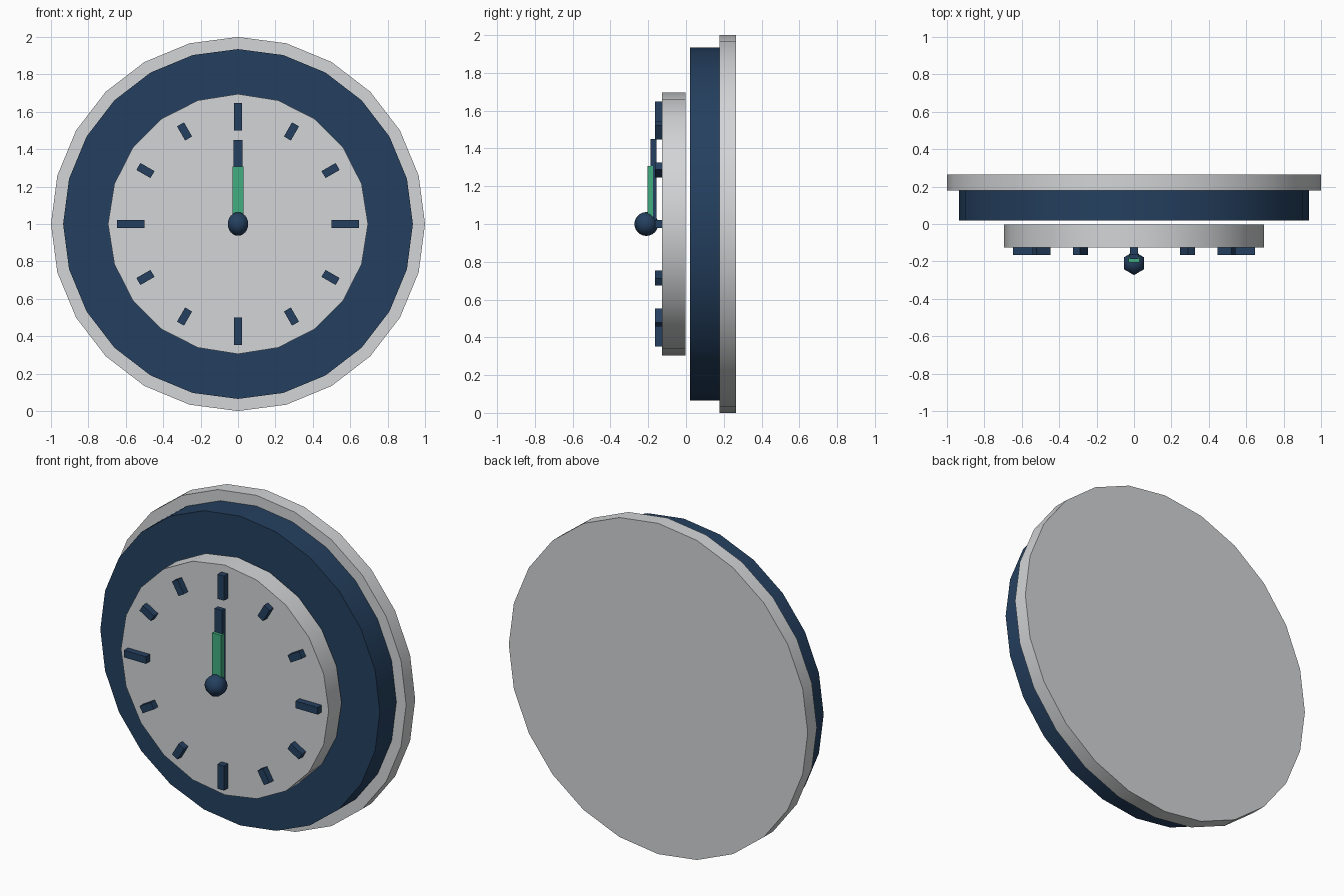
import bpy
import bmesh
from math import radians, sin, cos
from mathutils import Matrix, Vector

default = bpy.data.objects.get("Cube")
if default:
    bpy.data.objects.remove(default, do_unlink=True)

CENTRE_Z = 1.0


def make_material(name, rgb):
    mat = bpy.data.materials.new(name)
    mat.use_nodes = True
    colour = (*rgb, 1.0)
    mat.diffuse_color = colour
    for node in mat.node_tree.nodes:
        if node.type == 'BSDF_PRINCIPLED':
            node.inputs["Base Color"].default_value = colour
            node.inputs["Roughness"].default_value = 0.8
    return mat


grey = make_material("light grey", (0.65, 0.66, 0.67))
navy = make_material("navy blue", (0.018, 0.051, 0.115))
green = make_material("green", (0.054, 0.43, 0.22))


def finish(name, bm, mat, smooth=False):
    bmesh.ops.recalc_face_normals(bm, faces=bm.faces)
    mesh = bpy.data.meshes.new(name)
    bm.to_mesh(mesh)
    bm.free()
    mesh.materials.append(mat)
    obj = bpy.data.objects.new(name, mesh)
    bpy.context.collection.objects.link(obj)
    if smooth:
        bpy.ops.object.select_all(action='DESELECT')
        obj.select_set(True)
        bpy.context.view_layer.objects.active = obj
        bpy.ops.object.shade_smooth_by_angle(angle=radians(40))
    return obj


def disc(name, radius, y_front, y_back, sides, mat):
    """Closed disc whose axis runs front to back."""
    bm = bmesh.new()
    place = (Matrix.Translation((0, (y_front + y_back) / 2, CENTRE_Z))
             @ Matrix.Rotation(radians(90), 4, 'X'))
    bmesh.ops.create_cone(bm, cap_ends=True, segments=sides, radius1=radius,
                          radius2=radius, depth=y_back - y_front, matrix=place)
    return finish(name, bm, mat, smooth=True)


def bar(name, width, r_in, r_out, y_front, y_back, mat, angle=0.0):
    """Box pointing away from the dial centre, turned clockwise from the top."""
    bm = bmesh.new()
    mid = (r_in + r_out) / 2
    place = (Matrix.Translation((mid * sin(angle), (y_front + y_back) / 2,
                                 CENTRE_Z + mid * cos(angle)))
             @ Matrix.Rotation(angle, 4, 'Y')
             @ Matrix.Diagonal(Vector((width, y_back - y_front, r_out - r_in, 1))))
    bmesh.ops.create_cube(bm, size=1, matrix=place)
    return finish(name, bm, mat)


# Stacked discs of the case
disc("back_plate", 1.0, 0.178, 0.265, 24, grey)
disc("case_ring", 0.935, 0.02, 0.178, 24, navy)
disc("dial", 0.695, -0.126, -0.003, 20, grey)

# Hour marks, longer at the quarters
for hour in range(12):
    r_in, r_out = (0.5, 0.648) if hour % 3 == 0 else (0.528, 0.615)
    bar(f"hour_mark_{hour or 12}", 0.043, r_in, r_out, -0.165, -0.126,
        navy, radians(30 * hour))

# Hands and centre knob
bar("minute_hand", 0.05, 0.0, 0.45, -0.187, -0.157, navy)
bar("hour_hand", 0.058, 0.0, 0.308, -0.205, -0.174, green)

bm = bmesh.new()
bmesh.ops.create_uvsphere(bm, u_segments=6, v_segments=12, radius=0.063,
                          matrix=Matrix.Translation((0, -0.21, CENTRE_Z)))
knob = finish("centre_knob", bm, navy)
for poly in knob.data.polygons:
    poly.use_smooth = True
